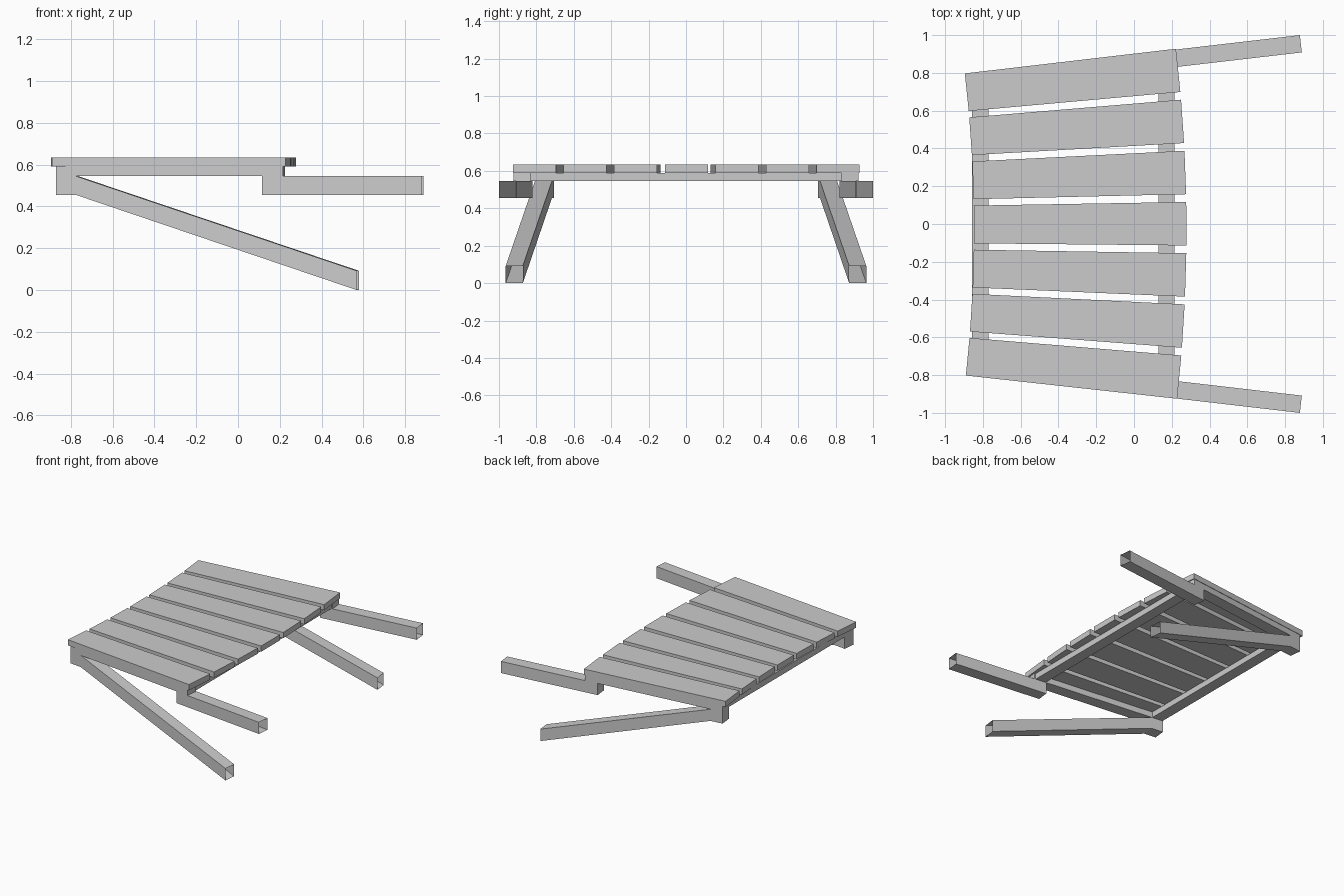
import bpy, bmesh
from math import radians, sin, cos, atan
from mathutils import Vector

if "Cube" in bpy.data.objects:
    bpy.data.objects.remove(bpy.data.objects["Cube"])

SLOPE = 0.116            # sideways splay of the frame
ANG = atan(SLOPE)
WIDTH = 0.092            # beam width


def prism(name, base, offset, open_end=None):
    """Extrude a closed outline along offset; optionally remove one side face."""
    bm = bmesh.new()
    a = [bm.verts.new(p) for p in base]
    b = [bm.verts.new(Vector(p) + Vector(offset)) for p in base]
    n = len(base)
    bm.faces.new(a)
    bm.faces.new(b[::-1])
    sides = [bm.faces.new((a[i], b[i], b[(i + 1) % n], a[(i + 1) % n])) for i in range(n)]
    bmesh.ops.recalc_face_normals(bm, faces=bm.faces[:])
    if open_end is not None:
        bmesh.ops.delete(bm, geom=[sides[open_end]], context='FACES_ONLY')
    me = bpy.data.meshes.new(name)
    bm.to_mesh(me)
    bm.free()
    ob = bpy.data.objects.new(name, me)
    bpy.context.collection.objects.link(ob)
    return ob


def side_beam(name, profile, open_end=None):
    """Beam along the splayed side, from an x-z profile, mirrored to the other side."""
    base = [(x, 0.797 + SLOPE * (x + 0.87), z) for x, z in profile]
    ob = prism(name, base, (WIDTH * sin(ANG), -WIDTH * cos(ANG), 0), open_end)
    mod = ob.modifiers.new("mirror", 'MIRROR')
    mod.use_axis = (False, True, False)


def rect(x0, x1, z0, z1):
    return [(x0, z0), (x1, z0), (x1, z1), (x0, z1)]


# side frame rails, open-ended front beams and sloping legs
side_beam("side_rail", rect(-0.87, 0.215, 0.545, 0.59))
side_beam("front_beam", rect(0.115, 0.878, 0.455, 0.545), open_end=1)
side_beam("sloping_leg", [(-0.87, 0.455), (-0.775, 0.455), (0.568, 0.0),
                          (0.568, 0.092), (-0.775, 0.545), (-0.87, 0.545)], open_end=2)

# cross rails under the slats
for name, x0, x1, y in (("rear_rail", -0.858, -0.77, 0.72), ("front_rail", 0.13, 0.215, 0.85)):
    prism(name, [(x, -y, z) for x, z in rect(x0, x1, 0.545, 0.59)], (0, 2 * y, 0))

# fanned, tapered seat slats
R_BACK, R_FRONT = 7.05, 8.175
PIVOT = Vector((0.277 - R_FRONT, -0.027, 0.59))
for i in range(7):
    a = radians(0.2 + 1.9 * (3 - i))
    along, across = Vector((cos(a), sin(a), 0)), Vector((-sin(a), cos(a), 0))
    corners = [PIVOT + along * r + across * w for r, w in
               ((R_BACK, -0.1), (R_FRONT, -0.115), (R_FRONT, 0.115), (R_BACK, 0.1))]
    prism(f"seat_slat_{i + 1}", corners, (0, 0, 0.044))
